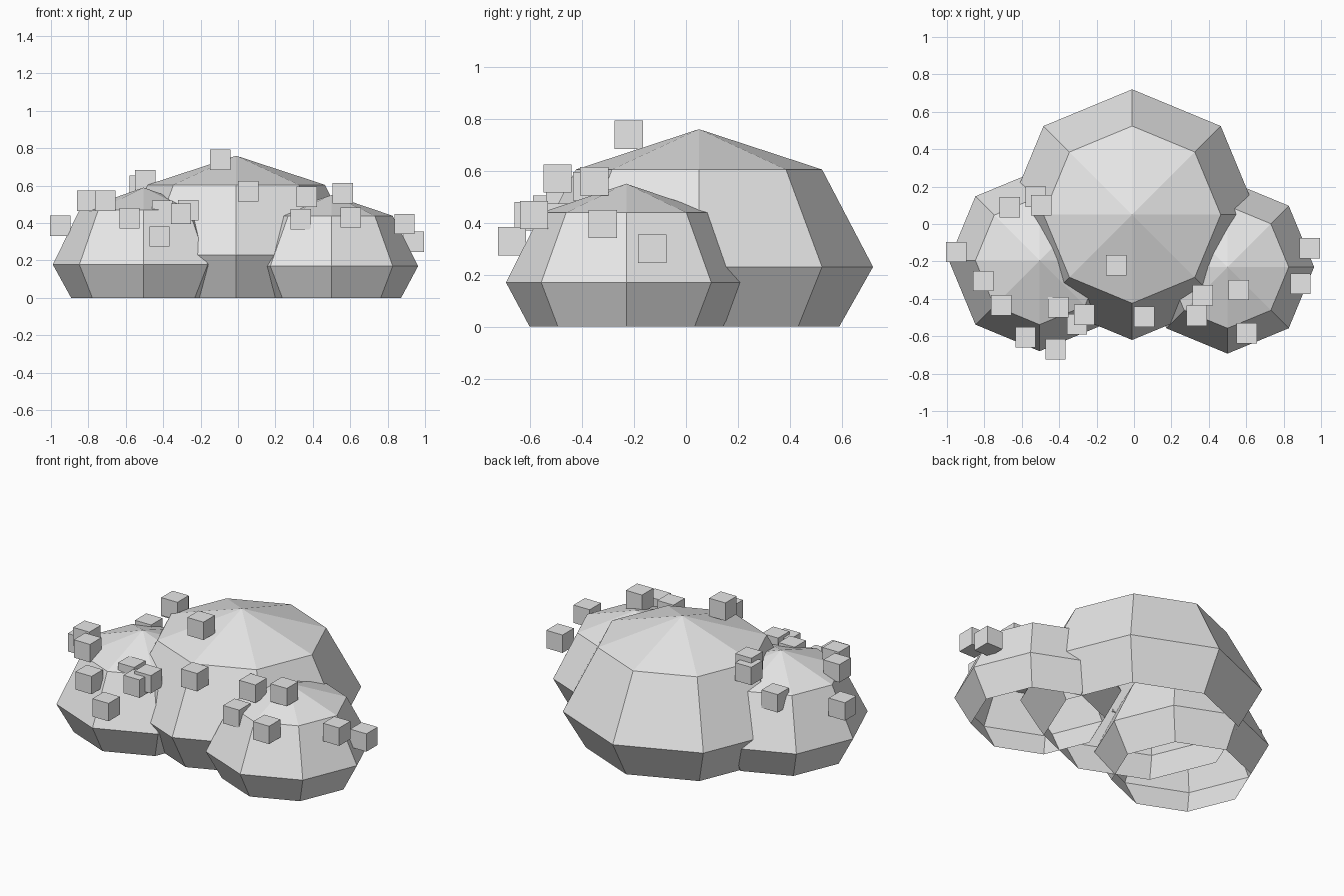
import bpy, bmesh, math

if "Cube" in bpy.data.objects:
    bpy.data.objects.remove(bpy.data.objects["Cube"])

grey = bpy.data.materials.new("plain_grey")
grey.diffuse_color = (0.8, 0.8, 0.8, 1.0)
grey.use_nodes = True
grey.node_tree.nodes["Principled BSDF"].inputs["Base Color"].default_value = grey.diffuse_color


def finish(bm, name):
    mesh = bpy.data.meshes.new(name)
    bm.to_mesh(mesh)
    bm.free()
    mesh.materials.append(grey)
    obj = bpy.data.objects.new(name, mesh)
    bpy.context.collection.objects.link(obj)
    return obj


# Eight-sided leafy mound, open underneath: rings of (radius, height) plus an apex
def mound(name, x, y, radius, waist_z, top_z, base_radius):
    bm = bmesh.new()
    s = math.sqrt(0.5)
    profile = [(base_radius, 0.0), (radius, waist_z),
               (radius * s, waist_z + (top_z - waist_z) * s)]
    rings = []
    for r, z in profile:
        rings.append([bm.verts.new((x + r * math.cos(i * math.pi / 4),
                                    y + r * math.sin(i * math.pi / 4), z))
                      for i in range(8)])
    apex = bm.verts.new((x, y, top_z))
    for i in range(8):
        j = (i + 1) % 8
        for low, high in zip(rings, rings[1:]):
            bm.faces.new((low[i], low[j], high[j], high[i]))
        bm.faces.new((rings[-1][i], rings[-1][j], apex))
    return finish(bm, name)


mound("bush_centre", -0.01, 0.05, 0.67, 0.23, 0.76, 0.54)
mound("bush_right", 0.50, -0.23, 0.463, 0.17, 0.55, 0.372)
mound("bush_left", -0.505, -0.195, 0.485, 0.178, 0.59, 0.387)

# Small cube berries scattered over the mounds
BERRY = 0.109
berries = [
    (-0.95, -0.15, 0.385), (-0.665, 0.09, 0.45), (-0.805, -0.305, 0.52),
    (-0.71, -0.435, 0.52), (-0.525, 0.145, 0.60), (-0.495, 0.10, 0.63),
    (-0.58, -0.605, 0.425), (-0.42, -0.67, 0.328), (-0.405, -0.445, 0.465),
    (-0.305, -0.535, 0.45), (-0.265, -0.485, 0.468), (-0.095, -0.22, 0.738),
    (0.055, -0.495, 0.57), (0.335, -0.49, 0.42), (0.367, -0.38, 0.54),
    (0.56, -0.353, 0.56), (0.603, -0.585, 0.43), (0.89, -0.32, 0.395),
    (0.94, -0.13, 0.30),
]
for n, pos in enumerate(berries):
    bm = bmesh.new()
    bmesh.ops.create_cube(bm, size=BERRY)
    bmesh.ops.translate(bm, verts=bm.verts, vec=pos)
    finish(bm, f"berry_{n + 1:02d}")
